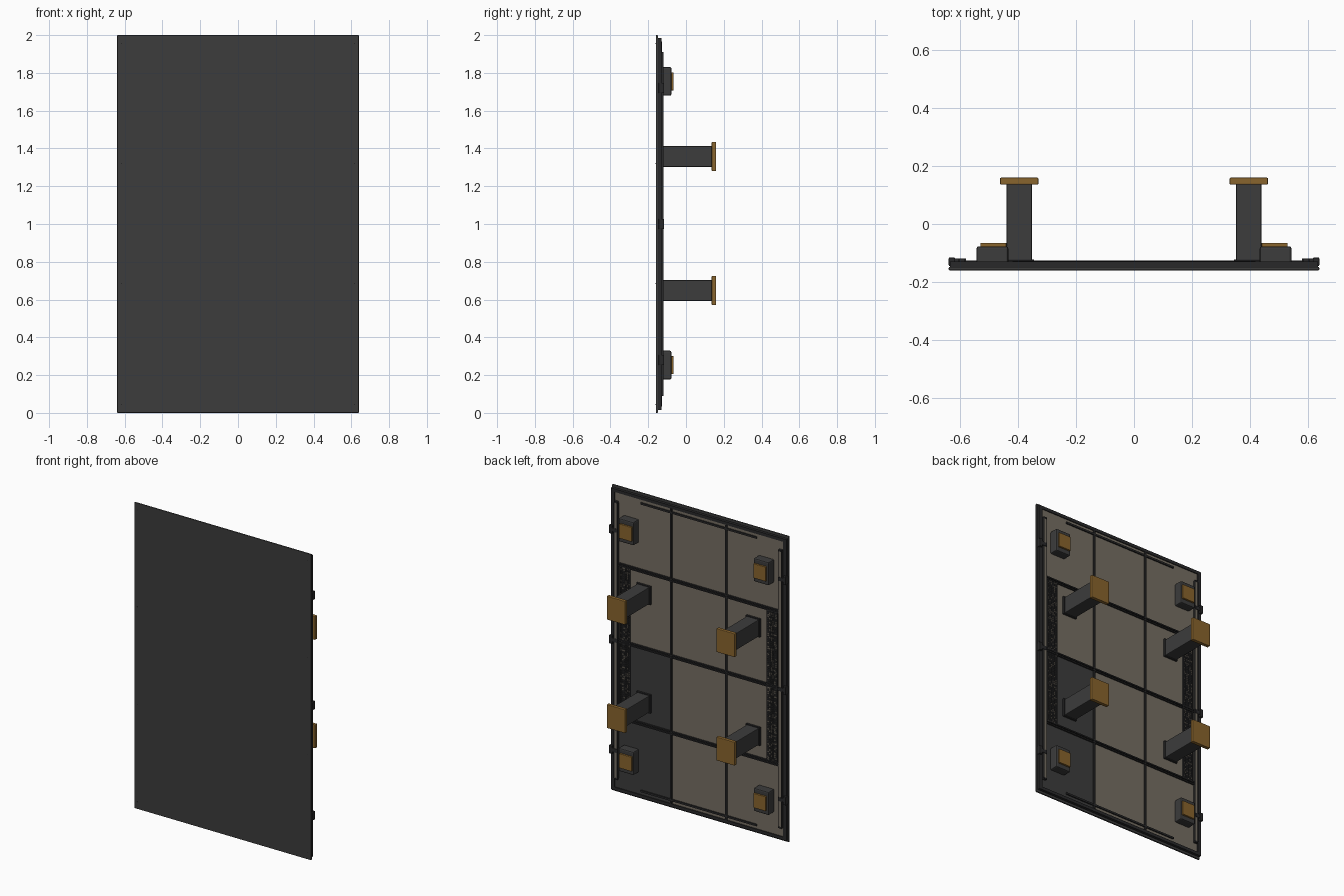
import bpy, bmesh, random
from mathutils import Matrix, Vector

random.seed(4)
cube = bpy.data.objects.get("Cube")
if cube:
    bpy.data.objects.remove(cube, do_unlink=True)


def material(name, rgb):
    m = bpy.data.materials.new(name)
    m.use_nodes = True
    m.diffuse_color = (*rgb, 1)
    bsdf = next(n for n in m.node_tree.nodes if n.type == 'BSDF_PRINCIPLED')
    bsdf.inputs["Base Color"].default_value = (*rgb, 1)
    return m


GREY = material("dark grey", (0.045, 0.045, 0.045))
BLACK = material("trim black", (0.022, 0.022, 0.023))
BEIGE = material("backing taupe", (0.18, 0.157, 0.125))
GOLD = material("brass brown", (0.25, 0.128, 0.026))


def finish(bm, name, *mats):
    mesh = bpy.data.meshes.new(name)
    bm.to_mesh(mesh)
    bm.free()
    for m in mats:
        mesh.materials.append(m)
    ob = bpy.data.objects.new(name, mesh)
    bpy.context.collection.objects.link(ob)
    return ob


def box(name, x, y, z, mat, bevel=0):
    """Box given by its (low, high) range on each axis."""
    lo, hi = Vector((x[0], y[0], z[0])), Vector((x[1], y[1], z[1]))
    bm = bmesh.new()
    bmesh.ops.create_cube(bm, size=1, matrix=Matrix.Translation((lo + hi) / 2)
                          @ Matrix.Diagonal((*(hi - lo), 1)))
    ob = finish(bm, name, mat)
    if bevel:
        mod = ob.modifiers.new("edge", 'BEVEL')
        mod.width = bevel
        mod.segments = 2
    return ob


def sides(x):
    """Yield the name and x range on both sides of the model."""
    yield "left", x
    yield "right", (-x[1], -x[0])


def span(c, half):
    return (c - half, c + half)


# Front sheet and the backing tiles behind it
W = 0.64
box("front_sheet", (-W, W), (-0.16, -0.148), (0, 2), GREY, 0.004)
columns = [(-0.615, -0.2), (-0.2, 0.2), (0.2, 0.615)]
for c, x in enumerate(columns):
    for r in range(4):
        z = (max(r * 0.5, 0.025), min(r * 0.5 + 0.5, 1.975))
        dark = c == 2 and r < 2
        box(f"backing_tile_{c}_{r}", x, (-0.149, -0.136), z, GREY if dark else BEIGE)

# Perimeter frame
for side, x in sides((0.61, 0.635)):
    box(f"{side}_frame", x, (-0.15, -0.13), (0.02, 1.98), BLACK)
for name, z in (("bottom_frame", (0.015, 0.035)), ("top_frame", (1.965, 1.985))):
    box(name, (-0.635, 0.635), (-0.15, -0.13), z, BLACK)

# Ribs between tiles
for c in (-0.2, 0.2):
    box("vertical_rib", span(c, 0.006), (-0.137, -0.128), (0.035, 1.965), BLACK)
for c in (0.5, 1.0, 1.5):
    for off in (-0.007, 0.007):
        box("horizontal_rib", (-0.58, 0.58), (-0.137, -0.126),
            span(c + off, 0.004), BLACK)

# Long side rails with end caps, and the short rails at top and bottom
for side, x in sides((0.583, 0.605)):
    box(f"{side}_rail", x, (-0.137, -0.122), (0.1, 1.9), BEIGE)
    for e in x:
        box(f"{side}_rail_lip", span(e, 0.0025), (-0.137, -0.12), (0.1, 1.9), BLACK)
    for z in ((0.09, 0.1), (1.9, 1.91)):
        box(f"{side}_rail_cap", x, (-0.137, -0.12), z, BLACK)
for c in (0.06, 1.94):
    box("edge_rail", (-0.42, 0.42), (-0.137, -0.128), span(c, 0.006), BLACK)

# Perforated grilles, with some openings showing the backing colour
for side, x in sides((0.497, 0.567)):
    bm = bmesh.new()
    bmesh.ops.create_grid(
        bm, x_segments=6, y_segments=80, size=0.5,
        matrix=Matrix.Translation((sum(x) / 2, -0.129, 1))
        @ Matrix.Rotation(-1.5707963, 4, 'X') @ Matrix.Diagonal((0.07, 0.98, 1, 1)))
    cells = bm.faces[:]
    bmesh.ops.inset_individual(bm, faces=cells, thickness=0.0018, depth=-0.002)
    for f in cells:
        f.material_index = int(random.random() < 0.3)
    finish(bm, f"{side}_grille", BLACK, BEIGE)
    for e in x:
        box(f"{side}_grille_edge", span(e, 0.002), (-0.137, -0.127), (0.51, 1.49), BLACK)

# Clips on the side edges
for c in (0.28, 1.0, 1.72):
    for side, x in sides((0.618, 0.64)):
        box(f"{side}_clip", x, (-0.145, -0.116), span(c, 0.027), BLACK, 0.003)
    for side, x in sides((0.585, 0.62)):
        box(f"{side}_clip_tab", x, (-0.137, -0.119), span(c, 0.012), BLACK)

# Standoff posts with square end plates
for c in (0.648, 1.357):
    for side, x in sides((0.352, 0.44)):
        box(f"{side}_post", x, (-0.137, 0.14), span(c, 0.055), GREY, 0.004)
        box(f"{side}_post_foot", (x[0] - 0.006, x[1] + 0.006), (-0.137, -0.123),
            span(c, 0.06), BLACK)
    for side, x in sides((0.33, 0.463)):
        box(f"{side}_post_plate", x, (0.136, 0.16), span(c, 0.077), GOLD, 0.004)

# Corner blocks with inset pads
for c in (0.253, 1.755):
    for side, x in sides((0.434, 0.544)):
        box(f"{side}_corner_block", x, (-0.137, -0.077), span(c, 0.076), GREY, 0.008)
    for side, x in sides((0.441, 0.53)):
        box(f"{side}_corner_pad", x, (-0.08, -0.065), span(c, 0.047), GOLD, 0.002)

# Small flush fasteners on the front
for c in (0.045, 0.685, 1.32, 1.955):
    for side, x in sides((0.614, 0.62)):
        box(f"{side}_fastener", x, (-0.1605, -0.155), span(c, 0.003), BLACK)
